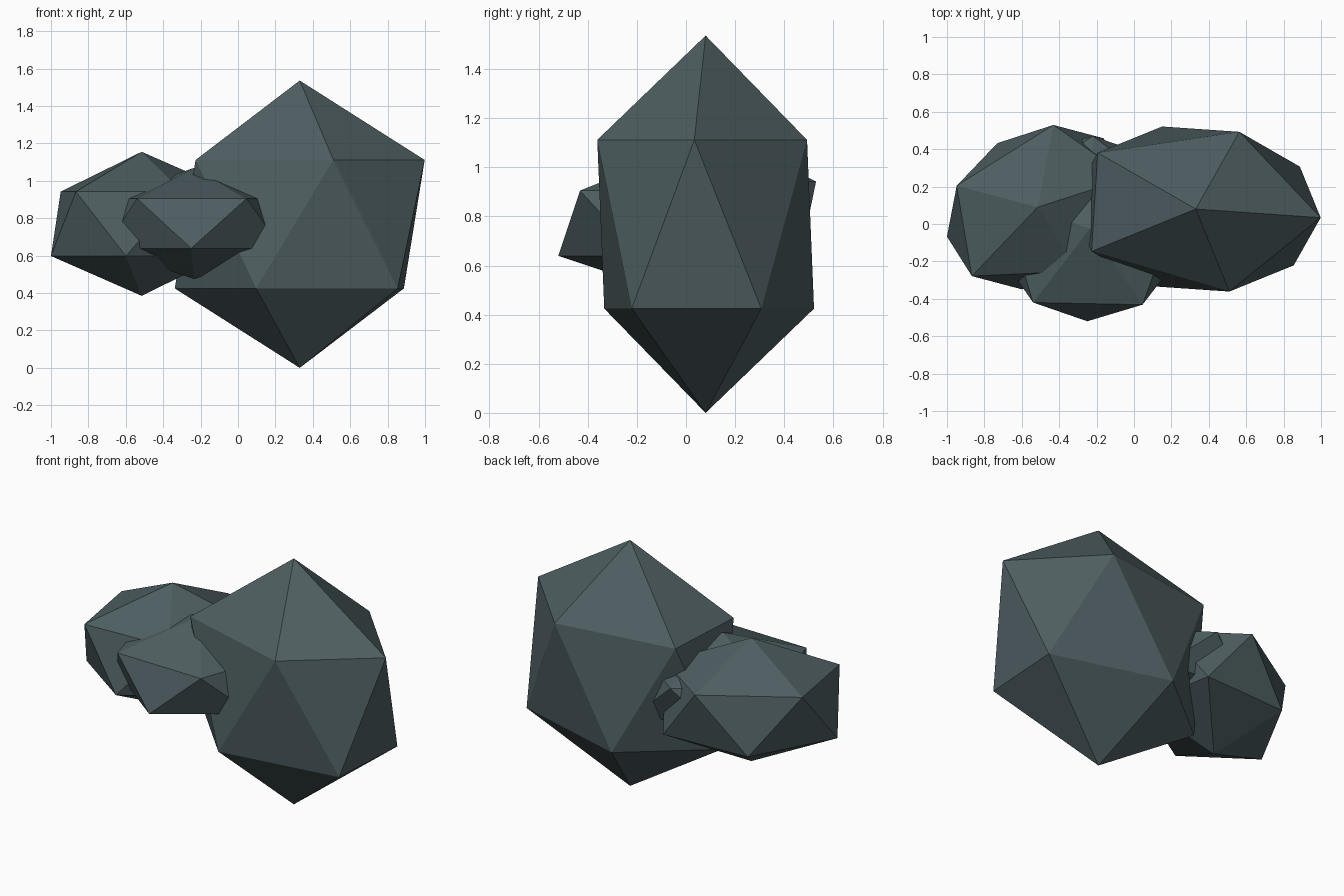
import bpy, bmesh
from mathutils import Matrix

if "Cube" in bpy.data.objects:
    bpy.data.objects.remove(bpy.data.objects["Cube"])

stone = bpy.data.materials.new("dark slate stone")
stone.diffuse_color = (0.076, 0.112, 0.119, 1)
stone.use_nodes = True
stone.node_tree.nodes["Principled BSDF"].inputs["Base Color"].default_value = stone.diffuse_color

RING = 0.8944  # ring radius of a unit icosahedron


def rock(name, centre, half_height, a, b):
    """Stretched icosahedron; a and b are the ground-plane axes of its upper ring."""
    bm = bmesh.new()
    bmesh.ops.create_icosphere(bm, subdivisions=1, radius=1)
    m = Matrix(((a[0] / RING, b[0] / RING, 0, centre[0]),
                (a[1] / RING, b[1] / RING, 0, centre[1]),
                (0, 0, half_height, centre[2]),
                (0, 0, 0, 1)))
    bmesh.ops.transform(bm, matrix=m, verts=bm.verts)
    bmesh.ops.recalc_face_normals(bm, faces=bm.faces)
    mesh = bpy.data.meshes.new(name)
    bm.to_mesh(mesh)
    bm.free()
    mesh.materials.append(stone)
    obj = bpy.data.objects.new(name, mesh)
    bpy.context.collection.objects.link(obj)


# Three interpenetrating boulders
rock("large_boulder", (0.33, 0.08, 0.768), 0.768, (0.668, -0.046), (0.028, 0.449))
rock("left_boulder", (-0.515, 0.09, 0.77), 0.385, (0.485, 0.157), (-0.069, 0.411))
rock("front_boulder", (-0.235, -0.025, 0.772), 0.297, (0.015, 0.495), (-0.498, 0.01))
